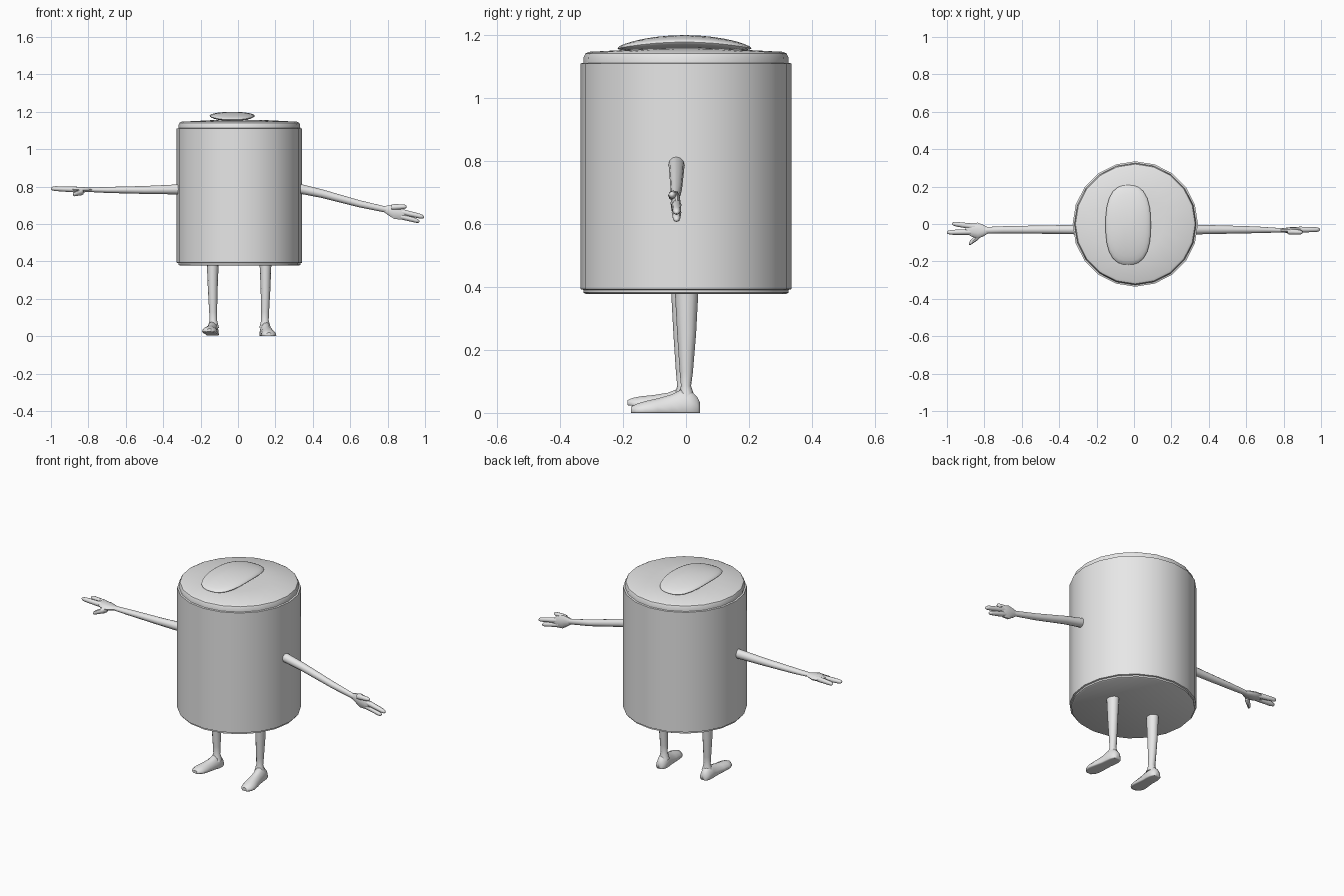
import bpy, bmesh, math
from mathutils import Vector

grey = bpy.data.materials.new("light_grey")
grey.diffuse_color = (0.8, 0.8, 0.8, 1)
AXES = {'x': (Vector((0, 1, 0)), Vector((0, 0, 1))),
        'y': (Vector((1, 0, 0)), Vector((0, 0, 1))),
        'z': (Vector((1, 0, 0)), Vector((0, 1, 0)))}


def finish(name, bm, angle=35):
    bmesh.ops.recalc_face_normals(bm, faces=bm.faces)
    me = bpy.data.meshes.new(name)
    bm.to_mesh(me)
    bm.free()
    me.materials.append(grey)
    ob = bpy.data.objects.new(name, me)
    bpy.context.collection.objects.link(ob)
    bpy.ops.object.select_all(action='DESELECT')
    ob.select_set(True)
    bpy.context.view_layer.objects.active = ob
    bpy.ops.object.shade_smooth_by_angle(angle=math.radians(angle))
    return ob


def loft(name, axis, rings, sides=10, floor=None, angle=50):
    """Skin elliptical rings (x, y, z, radius_u, radius_v) set across an axis."""
    u, v = AXES[axis]
    bm = bmesh.new()
    loops = []
    for x, y, z, a, b in rings:
        loop = []
        for i in range(sides):
            t = 2 * math.pi * i / sides
            p = Vector((x, y, z)) + u * a * math.cos(t) + v * b * math.sin(t)
            if floor is not None:
                p.z = max(p.z, floor)
            loop.append(bm.verts.new(p))
        loops.append(loop)
    for p, q in zip(loops, loops[1:]):
        for i in range(sides):
            j = (i + 1) % sides
            bm.faces.new((p[i], p[j], q[j], q[i]))
    bm.faces.new(loops[0])
    bm.faces.new(loops[-1])
    return finish(name, bm, angle)


def finger(name, start, end, r0, r1):
    """Tapered digit with a rounded tip."""
    a, b = Vector(start), Vector(end)
    rings = []
    for t, k in ((0, 0.8), (0.2, 1), (0.55, 0.95), (0.85, 0.9), (0.96, 0.65), (1, 0.25)):
        r = (r0 + (r1 - r0) * t) * k
        rings.append((*a.lerp(b, t), r, r))
    loft(name, 'x', rings, 8)


# Can body with stepped rims and a shallow domed lid
CX = 0.007
profile = [(0.318, 0.378), (0.326, 0.382), (0.326, 0.391), (0.335, 0.393),
           (0.335, 1.11), (0.326, 1.112), (0.325, 1.13), (0.32, 1.141),
           (0.308, 1.147), (0.15, 1.155), (0.02, 1.158)]
loft("can_body", 'z', [(CX, 0, z, r, r) for r, z in profile], 20, angle=30)

# Arched pad on the lid
bm = bmesh.new()
bmesh.ops.create_uvsphere(bm, u_segments=28, v_segments=14, radius=1)
for vert in bm.verts:
    x, y, z = vert.co
    h = math.hypot(x, y)
    if h > 1e-5:
        s = h / (abs(x) ** 2.6 + abs(y) ** 2.6) ** (1 / 2.6)
        x, y = x * s, y * s
    vert.co = (-0.031 + 0.121 * x, -0.005 + 0.213 * y, 1.178 + 0.022 * z - 0.02 * y * y)
finish("lid_pad", bm, 60)

# Right arm, angled down, with an upright hand
loft("right_arm", 'x', [(0.31, -0.03, 0.793, 0.026, 0.027), (0.45, -0.03, 0.762, 0.023, 0.023),
                        (0.65, -0.031, 0.708, 0.018, 0.019), (0.80, -0.034, 0.675, 0.011, 0.016)], 12)
loft("right_palm", 'x', [(0.77, -0.034, 0.682, 0.008, 0.010), (0.80, -0.034, 0.674, 0.012, 0.026),
                         (0.835, -0.033, 0.666, 0.016, 0.041), (0.87, -0.031, 0.658, 0.015, 0.036),
                         (0.90, -0.03, 0.65, 0.010, 0.022)], 10)
finger("right_thumb", (0.82, -0.04, 0.69), (0.902, -0.045, 0.693), 0.017, 0.012)
finger("right_upper_finger", (0.86, -0.03, 0.668), (0.995, -0.03, 0.637), 0.016, 0.014)
finger("right_lower_finger", (0.86, -0.03, 0.643), (0.97, -0.03, 0.614), 0.016, 0.013)

# Left arm, level, with a flat hand
loft("left_arm", 'x', [(-0.31, -0.03, 0.785, 0.025, 0.027), (-0.5, -0.03, 0.782, 0.022, 0.021),
                       (-0.7, -0.031, 0.782, 0.019, 0.016), (-0.81, -0.034, 0.783, 0.017, 0.011)], 12)
loft("left_palm", 'x', [(-0.775, -0.034, 0.784, 0.012, 0.008), (-0.80, -0.035, 0.783, 0.028, 0.012),
                        (-0.835, -0.036, 0.783, 0.043, 0.016), (-0.87, -0.031, 0.785, 0.036, 0.015),
                        (-0.90, -0.026, 0.787, 0.022, 0.010)], 10)
finger("left_thumb", (-0.825, -0.06, 0.775), (-0.882, -0.106, 0.758), 0.019, 0.013)
finger("left_front_finger", (-0.85, -0.042, 0.784), (-1.0, -0.045, 0.79), 0.016, 0.014)
finger("left_back_finger", (-0.85, -0.015, 0.785), (-0.972, 0.002, 0.788), 0.016, 0.013)

# Legs and feet, toes pointing forward and slightly outward
for name, side, cx, dy, lift in (("right", 1, 0.147, 0.0, 0.0), ("left", -1, -0.135, -0.012, 0.012)):
    loft(name + "_leg", 'z', [(cx, dy + 0.002, 0.40, 0.032, 0.038),
                              (cx, dy + 0.002, 0.25, 0.026, 0.030),
                              (cx - side * 0.002, dy + 0.001, 0.13, 0.021, 0.021),
                              (cx - side * 0.003, dy, 0.085, 0.020, 0.016),
                              (cx - side * 0.003, dy, 0.045, 0.030, 0.030)], 12)
    rings = []
    for y, out, w, top in ((0.045, 0, 0.014, 0.032), (0.036, 0, 0.026, 0.052), (0.015, 0, 0.033, 0.073),
                           (-0.015, 0.002, 0.034, 0.076), (-0.045, 0.006, 0.033, 0.060),
                           (-0.09, 0.012, 0.038, 0.047), (-0.13, 0.017, 0.041, 0.038),
                           (-0.158, 0.018, 0.033, 0.029), (-0.174, 0.018, 0.016, 0.02)):
        up = lift * max(0, -y) / 0.1
        base = 0.004 + lift * 0.3
        rings.append((cx + side * out, y + dy, base + up, w, top - base))
    foot = loft(name + "_foot", 'y', rings, 14)
    # Flatten the underside into a sole
    for vert in foot.data.vertices:
        y = vert.co.y - dy
        base = lift * (0.3 + max(0, -y) / 0.1)
        vert.co.z = max(vert.co.z, base)
